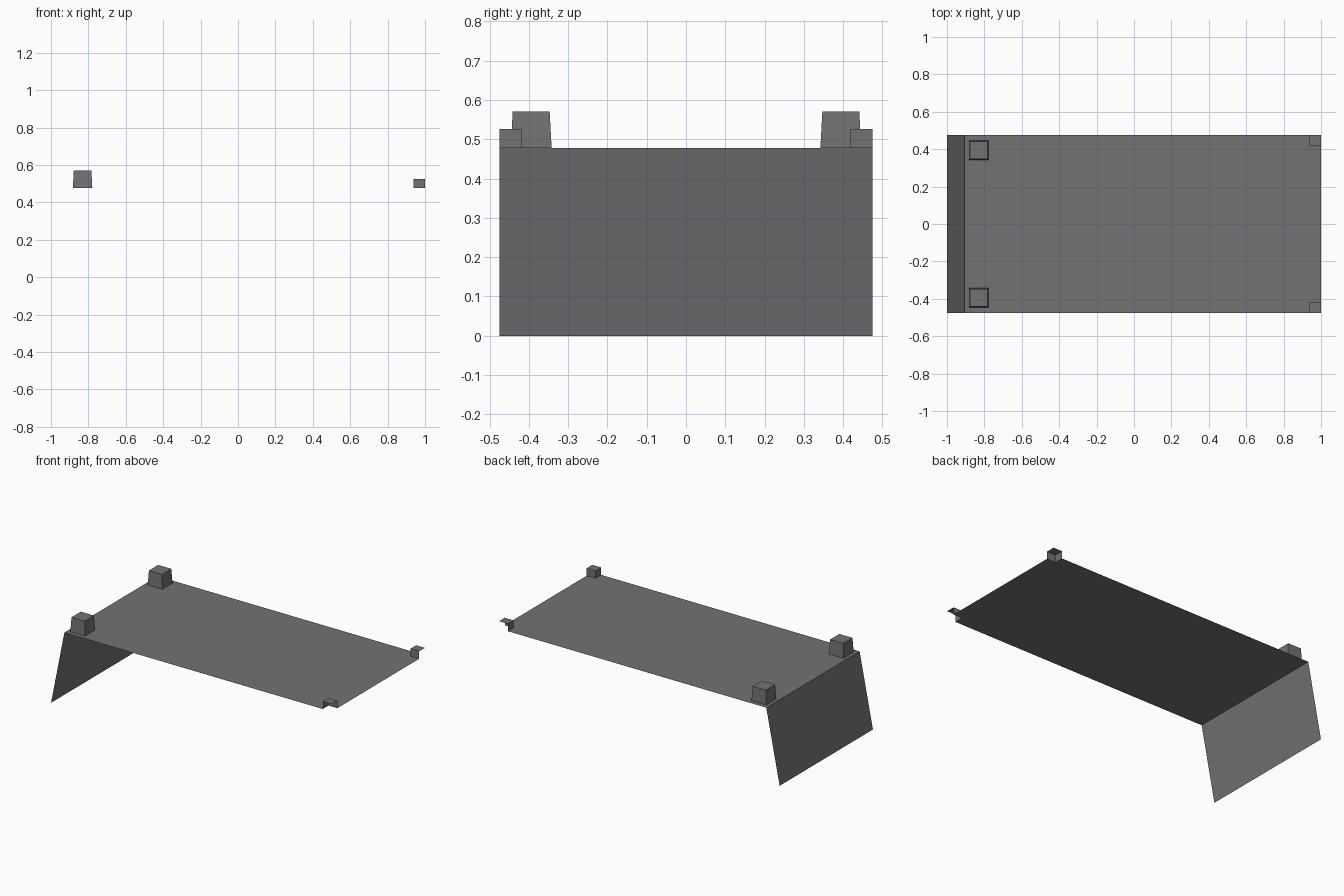
import bpy

if "Cube" in bpy.data.objects:
    bpy.data.objects.remove(bpy.data.objects["Cube"])

# single grey finish
grey = bpy.data.materials.new("slate grey")
grey.diffuse_color = (0.17, 0.17, 0.18, 1)
grey.use_nodes = True
grey.node_tree.nodes["Principled BSDF"].inputs["Base Color"].default_value = grey.diffuse_color

L, R, NX = -0.905, 1.0, 0.937      # sheet left edge, right edge, notch start
W, NY = 0.475, 0.417               # half width, notch start in y
Z, TAB_Z, BOX_Z = 0.478, 0.526, 0.571


def make(name, verts, faces):
    me = bpy.data.meshes.new(name)
    me.from_pydata(verts, [], faces)
    me.materials.append(grey)
    me.update()
    ob = bpy.data.objects.new(name, me)
    bpy.context.collection.objects.link(ob)
    return ob


# flat top sheet with both right corners notched out
outline = [(L, -W), (NX, -W), (NX, -NY), (R, -NY),
           (R, NY), (NX, NY), (NX, W), (L, W)]
make("top_sheet", [(x, y, Z) for x, y in outline], [range(8)])

# leaning end panel
make("end_panel", [(L, -W, Z), (L, W, Z), (-1, W, 0), (-1, -W, 0)], [(0, 1, 2, 3)])

for s, side in ((-1, "front"), (1, "back")):
    # raised corner tab: top plate and two inner walls, open outside and below
    v = [(x, s * y, z) for z in (Z, TAB_Z)
         for x, y in ((NX, NY), (R, NY), (R, W), (NX, W))]
    f = [(4, 5, 6, 7), (1, 0, 4, 5)[::-1], (0, 3, 7, 4)]
    if s < 0:
        f = [q[::-1] for q in f]
    make(side + "_corner_tab", v, f)

    # tapered block standing on the sheet
    cx, cy = -0.831, s * 0.394
    v = [(cx + dx * h, cy + dy * h, z) for h, z in ((0.052, Z), (0.047, BOX_Z))
         for dx, dy in ((-1, -1), (1, -1), (1, 1), (-1, 1))]
    f = [(4, 5, 6, 7)] + [(i, (i + 1) % 4, (i + 1) % 4 + 4, i + 4) for i in range(4)]
    make(side + "_block", v, f)

# face the sheet up and the end panel outwards
for name, axis, sign in (("top_sheet", 2, 1), ("end_panel", 0, -1)):
    me = bpy.data.objects[name].data
    if me.polygons[0].normal[axis] * sign < 0:
        me.flip_normals()
